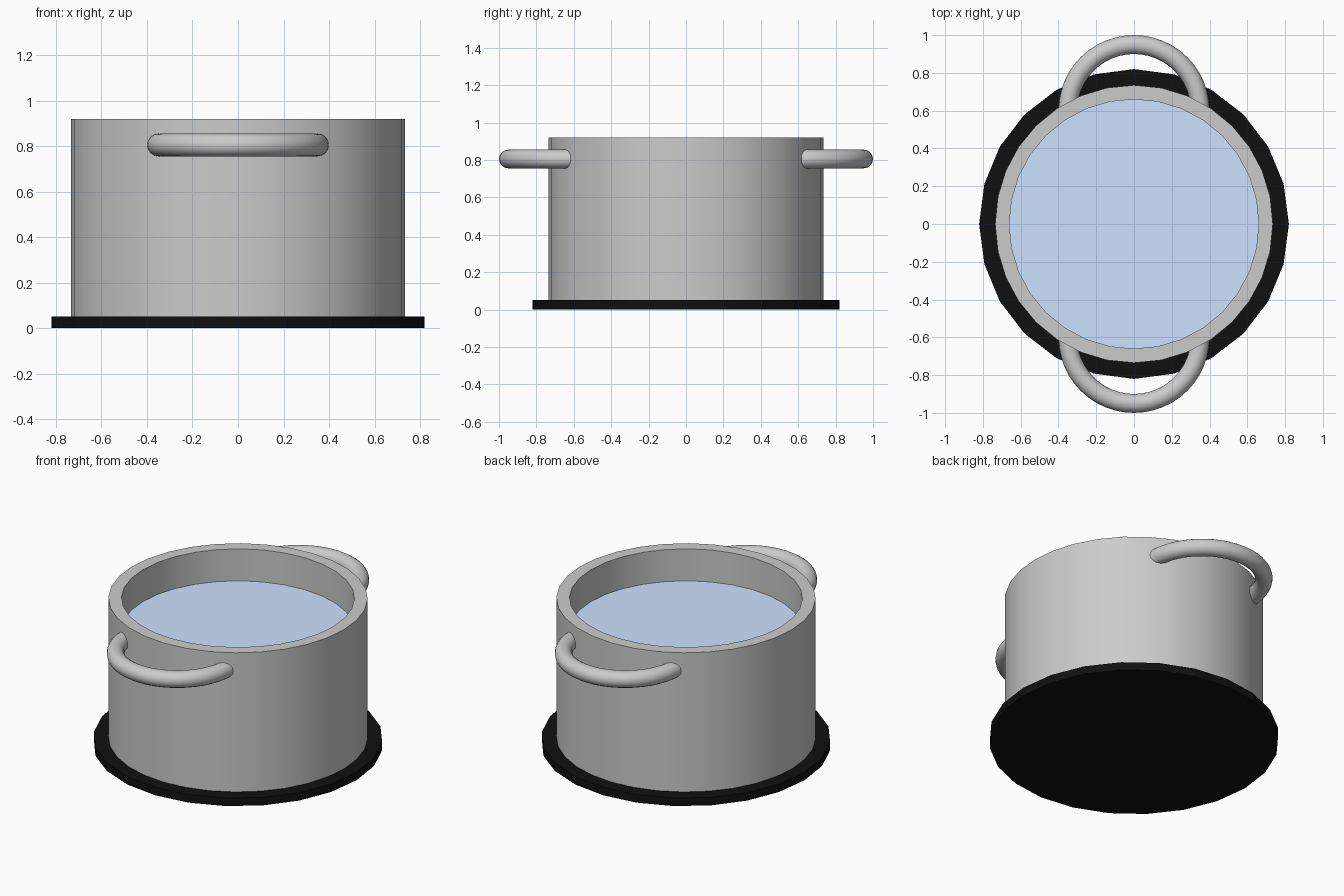
import bpy, bmesh, math
from math import sin, cos, pi

if "Cube" in bpy.data.objects:
    bpy.data.objects.remove(bpy.data.objects["Cube"])


def finish(name, bm, smooth=True, color=None):
    bmesh.ops.recalc_face_normals(bm, faces=bm.faces)
    mesh = bpy.data.meshes.new(name)
    bm.to_mesh(mesh)
    bm.free()
    ob = bpy.data.objects.new(name, mesh)
    bpy.context.collection.objects.link(ob)
    if color:
        mat = bpy.data.materials.new(name + "_material")
        mat.diffuse_color = color
        mat.use_nodes = True
        mat.node_tree.nodes["Principled BSDF"].inputs["Base Color"].default_value = mat.diffuse_color
        mesh.materials.append(mat)
    if smooth:
        bpy.ops.object.select_all(action='DESELECT')
        ob.select_set(True)
        bpy.context.view_layer.objects.active = ob
        bpy.ops.object.shade_smooth_by_angle(angle=math.radians(40))
    return ob


def bridge(bm, rings):
    for a, b in zip(rings, rings[1:]):
        n = len(a)
        for i in range(n):
            j = (i + 1) % n
            bm.faces.new((a[i], a[j], b[j], b[i]))
    bm.faces.new(rings[0])
    bm.faces.new(rings[-1])


def lathe(name, profile, segments, **kw):
    """Revolve (radius, z) points around z, closing both ends with discs."""
    bm = bmesh.new()
    rings = [[bm.verts.new((r * cos(2 * pi * i / segments), r * sin(2 * pi * i / segments), z))
              for i in range(segments)] for r, z in profile]
    bridge(bm, rings)
    return finish(name, bm, **kw)


def handle(name, side, major=0.35, minor=0.05, centre_y=0.60, z=0.805):
    """Half ring whose ends are buried in the pot wall."""
    bm = bmesh.new()
    rings = []
    for i in range(25):
        a = pi * i / 24
        ring = []
        for k in range(16):
            t = 2 * pi * k / 16
            r = major + minor * cos(t)
            ring.append(bm.verts.new((r * cos(a), side * (centre_y + r * sin(a)), z + minor * sin(t))))
        rings.append(ring)
    bridge(bm, rings)
    return finish(name, bm)


# Black base plate
lathe("base_plate", [(0.82, 0), (0.82, 0.05)], 24, smooth=False, color=(0.005, 0.005, 0.005, 1))

# Hollow pot with flat rim
lathe("pot_body", [(0.735, 0.05), (0.735, 0.92), (0.66, 0.92), (0.66, 0.12)], 32)

# Water surface
water = bmesh.new()
bmesh.ops.create_circle(water, cap_ends=True, segments=32, radius=0.66)
bmesh.ops.translate(water, verts=water.verts, vec=(0, 0, 0.72))
finish("water", water, smooth=False, color=(0.6, 0.76, 1.0, 1))

# Side handles
for label, side in (("front", -1), ("back", 1)):
    handle(label + "_handle", side)
